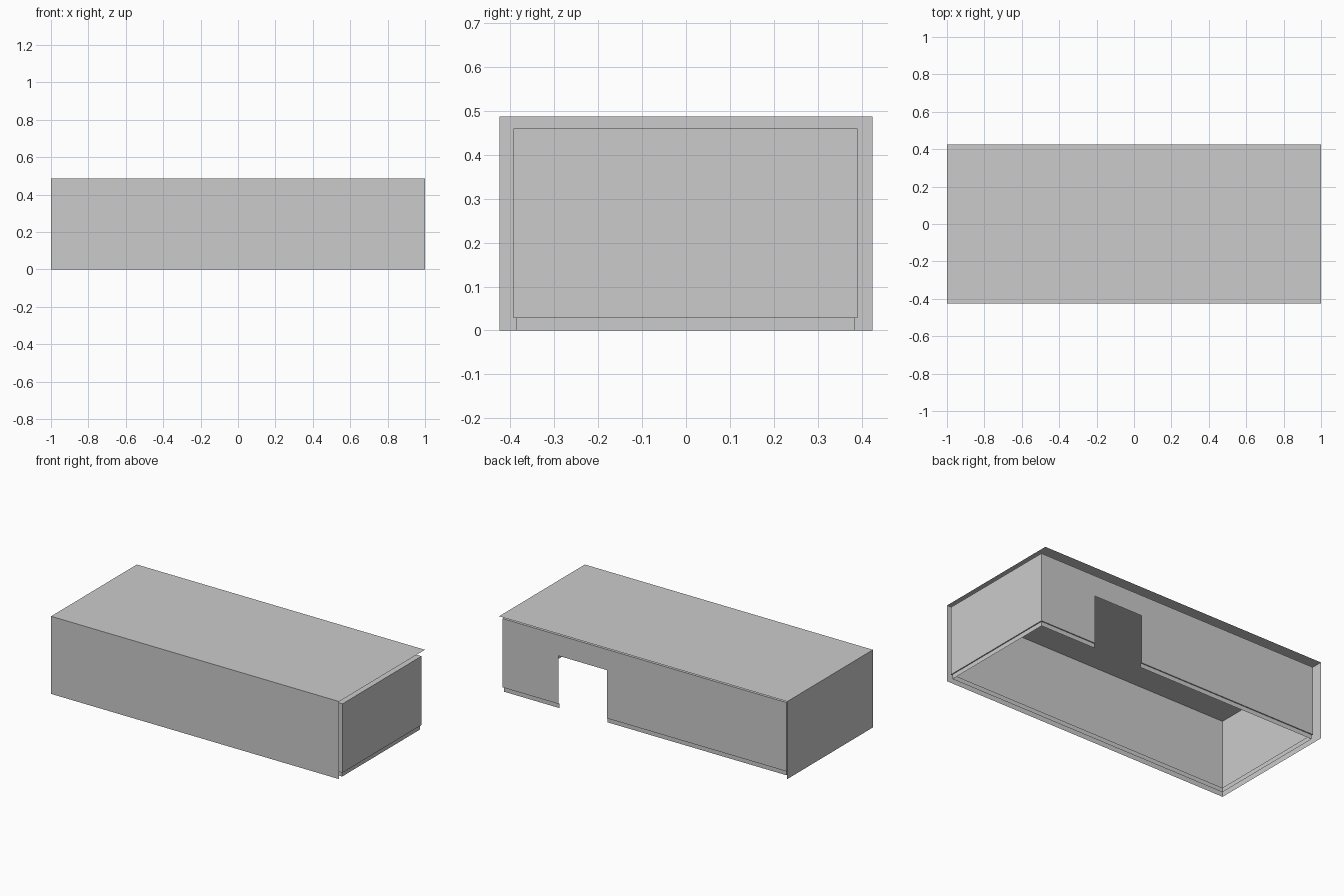
import bpy, bmesh
from mathutils import Vector

if "Cube" in bpy.data.objects:
    bpy.data.objects.remove(bpy.data.objects["Cube"])


def box_bmesh(lo, hi):
    """Box between two corners, as a bmesh."""
    bm = bmesh.new()
    bmesh.ops.create_cube(bm, size=1)
    for v in bm.verts:
        v.co = Vector([l + (c + 0.5) * (h - l) for l, h, c in zip(lo, hi, v.co)])
    bm.normal_update()
    return bm


def faces_along(bm, *axes):
    return [f for f in bm.faces if any(f.normal.dot(Vector(a)) > 0.9 for a in axes)]


def finish(bm, name):
    mesh = bpy.data.meshes.new(name)
    bm.to_mesh(mesh)
    bm.free()
    bpy.context.collection.objects.link(bpy.data.objects.new(name, mesh))


# Outer shell: thin skin on top, front and left only
bm = box_bmesh((-1, -0.425, 0), (1, 0.425, 0.487))
bmesh.ops.delete(bm, geom=faces_along(bm, (1, 0, 0), (0, 1, 0), (0, 0, -1)), context='FACES')
finish(bm, "outer_shell")

# Inner shell: open-bottomed box with a slightly inset plinth
bm = box_bmesh((-0.972, -0.393, 0.028), (1, 0.391, 0.46))
bottom = faces_along(bm, (0, 0, -1))
bmesh.ops.inset_region(bm, faces=bottom, thickness=0.0065, use_even_offset=True)
ext = bmesh.ops.extrude_face_region(bm, geom=bottom)["geom"]
bmesh.ops.translate(bm, vec=(0, 0, -0.028), verts=[g for g in ext if isinstance(g, bmesh.types.BMVert)])
bm.normal_update()
floor = [f for f in bm.faces if f.calc_center_median().z < 0.001 or f in bottom]
bmesh.ops.delete(bm, geom=floor, context='FACES')

# Doorway cut out of the back wall, down through the plinth
for co, no in (((0.275, 0, 0), (1, 0, 0)), ((0.61, 0, 0), (1, 0, 0)), ((0, 0, 0.33), (0, 0, 1))):
    bmesh.ops.bisect_plane(bm, geom=bm.verts[:] + bm.edges[:] + bm.faces[:], plane_co=co, plane_no=no)
door = []
for f in bm.faces:
    c = f.calc_center_median()
    if 0.275 < c.x < 0.61 and c.y > 0.37 and c.z < 0.33:
        door.append(f)
bmesh.ops.delete(bm, geom=door, context='FACES')
bmesh.ops.dissolve_limit(bm, angle_limit=0.01, verts=bm.verts[:], edges=bm.edges[:])
finish(bm, "inner_shell")
